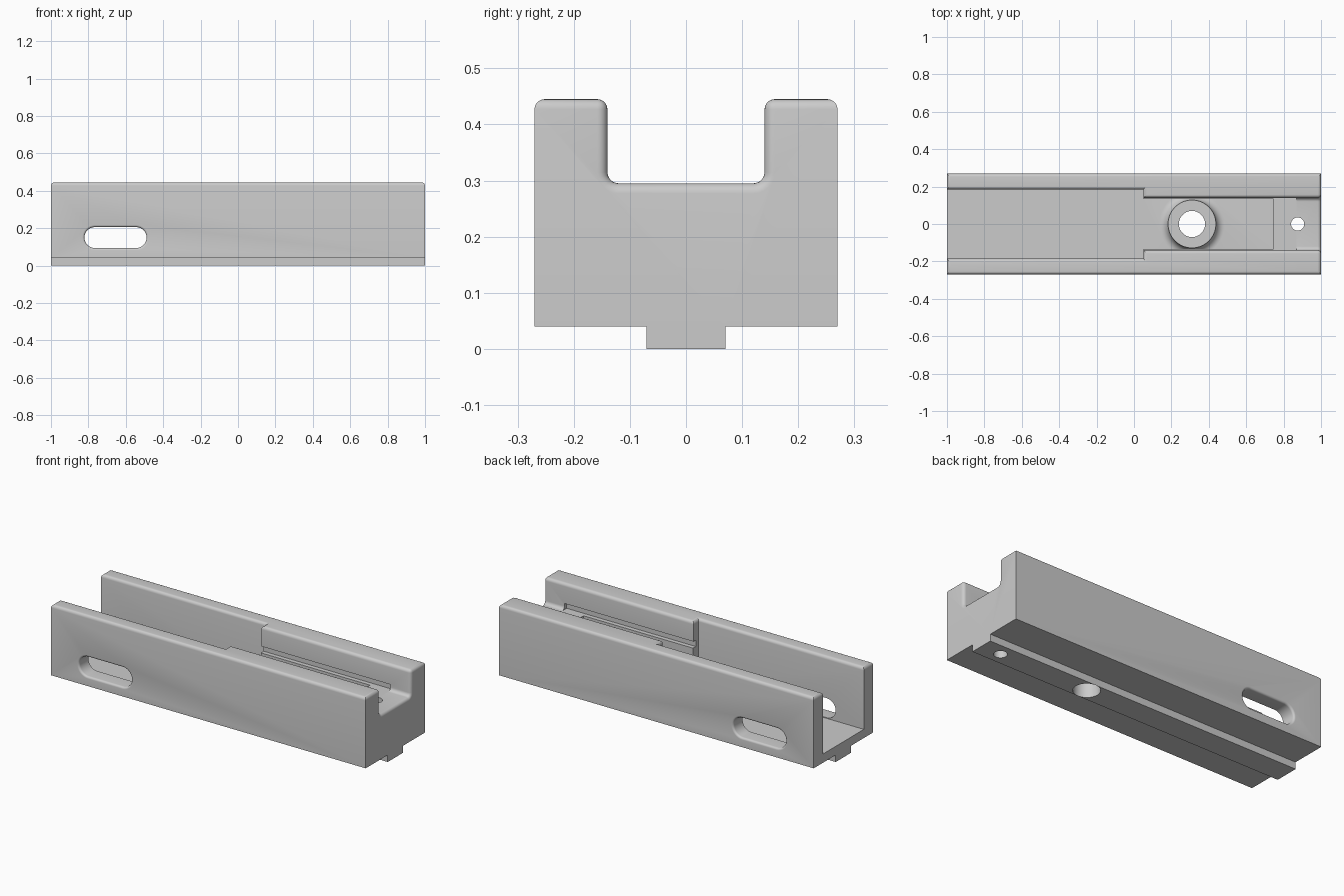
import bpy, bmesh
from math import sin, cos, pi, sqrt, radians

if "Cube" in bpy.data.objects:
    bpy.data.objects.remove(bpy.data.objects["Cube"], do_unlink=True)

grey = bpy.data.materials.new("machined grey")
grey.use_nodes = True
colour = (0.6, 0.6, 0.6, 1)
grey.diffuse_color = colour
grey.node_tree.nodes["Principled BSDF"].inputs["Base Color"].default_value = colour


def loft(name, rings):
    """Closed solid through matching rings of points."""
    bm = bmesh.new()
    rows = [[bm.verts.new(p) for p in ring] for ring in rings]
    n = len(rows[0])
    for a, b in zip(rows, rows[1:]):
        for i in range(n):
            j = (i + 1) % n
            bm.faces.new((a[i], a[j], b[j], b[i]))
    bm.faces.new(rows[0])
    bm.faces.new(rows[-1])
    bmesh.ops.recalc_face_normals(bm, faces=bm.faces)
    mesh = bpy.data.meshes.new(name)
    bm.to_mesh(mesh)
    bm.free()
    mesh.materials.append(grey)
    ob = bpy.data.objects.new(name, mesh)
    bpy.context.collection.objects.link(ob)
    return ob


def along_x(name, profile, x0, x1):
    return loft(name, [[(x, y, z) for y, z in profile] for x in (x0, x1)])


def box(name, x0, x1, half, z0, z1):
    return along_x(name, [(-half, z0), (half, z0), (half, z1), (-half, z1)], x0, x1)


def lathe(name, cx, profile, n=64):
    return loft(name, [[(cx + r * cos(2 * pi * i / n), r * sin(2 * pi * i / n), z)
                        for i in range(n)] for r, z in profile])


def combine(target, tool, operation="DIFFERENCE"):
    tool.hide_render = True
    mod = target.modifiers.new("cut", "BOOLEAN")
    mod.operation, mod.solver, mod.object = operation, "EXACT", tool
    bpy.ops.object.select_all(action="DESELECT")
    bpy.context.view_layer.objects.active = target
    target.select_set(True)
    bpy.ops.object.modifier_apply(modifier=mod.name)
    bpy.data.objects.remove(tool, do_unlink=True)


# Block with the guide rail underneath
TOP, FLOOR, SHELF = 0.445, 0.09, 0.295
half = [(0.07, 0), (0.07, 0.04), (0.27, 0.04), (0.27, TOP)]
body = along_x("channel_block", half + [(-y, z) for y, z in reversed(half)], -1, 1)

# Deep wide channel, and narrow shallow channel with a rounded floor
combine(body, box("wide_channel", -1.1, 0.05, 0.185, FLOOR, 0.6))
r = 0.02
arc = [(0.14 - r + r * sin(a), SHELF + r - r * cos(a))
       for a in [pi / 2 * i / 6 for i in range(7)]]
right = arc + [(0.14, 0.6)]
combine(body, along_x("narrow_channel",
                      right + [(-y, z) for y, z in reversed(right)], 0.0, 1.1))

# Round the wall tops and the mouth of the narrow channel
bm = bmesh.new()
bm.from_mesh(body.data)
bmesh.ops.remove_doubles(bm, verts=bm.verts, dist=1e-5)
bmesh.ops.dissolve_limit(bm, angle_limit=0.01, verts=bm.verts, edges=bm.edges)


def rounded(e):
    if len(e.link_faces) != 2 or e.calc_face_angle(0) < 0.5:
        return False
    on_top = all(v.co.z > TOP - 0.001 for v in e.verts)
    mouth = all(v.co.x > 0.999 and abs(v.co.y) < 0.15 and v.co.z > SHELF - 0.001
                for v in e.verts)
    return on_top or mouth


bmesh.ops.bevel(bm, geom=[e for e in bm.edges if rounded(e)], offset=0.018,
                offset_type="OFFSET", segments=5, profile=0.5, affect="EDGES",
                clamp_overlap=False)
bm.to_mesh(body.data)
bm.free()

# Pocket between the shelves, and the undercut grooves at shelf level
combine(body, box("pocket", 0.0, 0.745, 0.135, FLOOR, 0.36))
combine(body, box("undercut", 0.04, 0.87, 0.16, SHELF - 0.0005, 0.33))

# Raised boss with a flared foot, then the two vertical holes
foot = [(0.175 - 0.047 * sin(a), FLOOR + 0.05 * (1 - cos(a)))
        for a in [pi / 2 * i / 8 for i in range(9)]]
combine(body, lathe("boss", 0.31, [(0.175, 0.07)] + foot), "UNION")
for cx, radius in ((0.31, 0.07), (0.875, 0.035)):
    combine(body, lathe("hole", cx, [(radius, -0.1), (radius, 0.5)]))


# Oblong windows through both side walls, with rounded outer rims
def oblong(y, grow):
    pts, rad = [], 0.056 + grow
    for cx, start in ((-0.545, -pi / 2), (-0.765, pi / 2)):
        for i in range(17):
            a = start + pi * i / 16
            pts.append((cx + rad * cos(a), y, 0.15 + rad * sin(a)))
    return pts


rim = 0.012
steps = [(-0.3, rim)]
for i in range(6):
    a = pi / 2 * i / 5
    steps.append((-0.27 + rim * (1 - cos(a)), rim * (1 - sin(a))))
steps += [(-y, g) for y, g in reversed(steps)]
combine(body, loft("side_window", [oblong(y, g) for y, g in steps]))

bpy.ops.object.select_all(action="DESELECT")
body.select_set(True)
bpy.context.view_layer.objects.active = body
bpy.ops.object.shade_smooth_by_angle(angle=radians(30))
